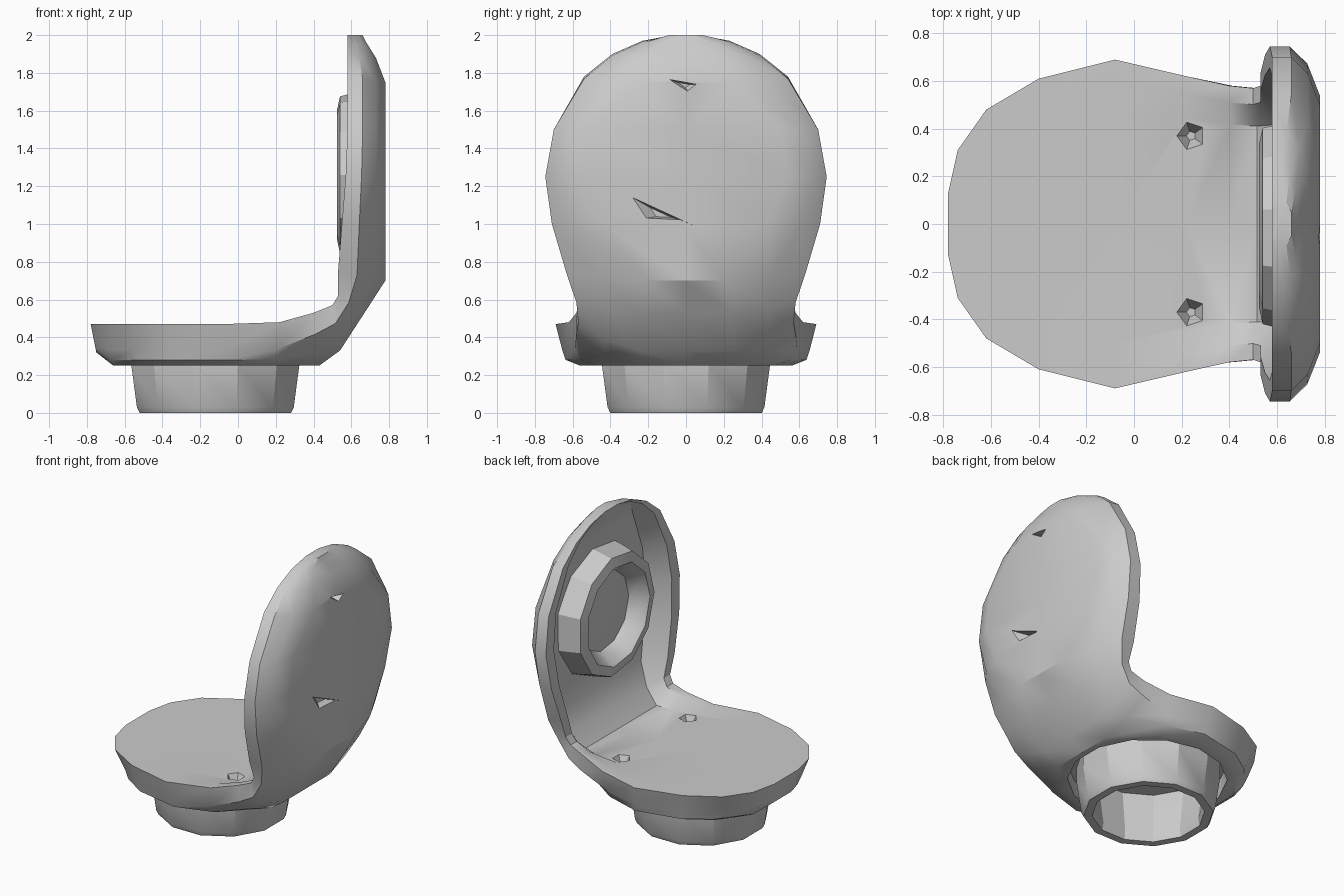
import bpy, bmesh, math
from mathutils import Vector

cube = bpy.data.objects.get("Cube")
if cube:
    bpy.data.objects.remove(cube, do_unlink=True)

grey = bpy.data.materials.new("light_grey")
grey.use_nodes = True
COLOUR = (0.6, 0.6, 0.6, 1)
grey.diffuse_color = COLOUR
grey.node_tree.nodes["Principled BSDF"].inputs["Base Color"].default_value = COLOUR


def loft(name, rings, closed=False):
    """Skin a list of equal-length point rings into one mesh object."""
    bm = bmesh.new()
    rows = [[bm.verts.new(p) for p in ring] for ring in rings]
    n = len(rows[0])
    pairs = list(zip(rows, rows[1:]))
    if closed:
        pairs.append((rows[-1], rows[0]))
    for a, b in pairs:
        for i in range(n):
            j = (i + 1) % n
            bm.faces.new((a[i], a[j], b[j], b[i]))
    if not closed:
        bm.faces.new(rows[0])
        bm.faces.new(rows[-1])
    bmesh.ops.recalc_face_normals(bm, faces=bm.faces)
    mesh = bpy.data.meshes.new(name)
    bm.to_mesh(mesh)
    bm.free()
    mesh.materials.append(grey)
    obj = bpy.data.objects.new(name, mesh)
    bpy.context.collection.objects.link(obj)
    return obj


def circle(centre, axis, r, sides):
    """Ring of points around a centre, facing along x or z."""
    pts = []
    for i in range(sides):
        a = 2 * math.pi * (i + 0.5) / sides
        c, s = r * math.cos(a), r * math.sin(a)
        pts.append(Vector(centre) + Vector((0, c, s) if axis == "x" else (c, s, 0)))
    return pts


def cut(target, cutter):
    cutter.hide_render = True
    mod = target.modifiers.new("cut", "BOOLEAN")
    mod.operation = "DIFFERENCE"
    mod.solver = "EXACT"
    mod.object = cutter
    bpy.context.view_layer.objects.active = target
    bpy.ops.object.modifier_apply(modifier=mod.name)
    bpy.data.objects.remove(cutter, do_unlink=True)


def smooth(obj, angle):
    bpy.ops.object.select_all(action="DESELECT")
    obj.select_set(True)
    bpy.context.view_layer.objects.active = obj
    bpy.ops.object.shade_smooth_by_angle(angle=math.radians(angle))


# Scooped shell: seat, bend and upright dish in one loft
# inner x, inner z, outer x, outer z, rim half width, outer half width, hollow depth
STATIONS = [
    (-.78, .47, -.75, .32, .13, .10, 0),
    (-.74, .47, -.66, .25, .31, .20, 0),
    (-.62, .47, -.52, .25, .48, .40, 0),
    (-.40, .47, -.36, .25, .61, .50, 0),
    (-.08, .47, -.05, .25, .69, .56, 0),
    (.22, .48, .20, .25, .62, .47, .04),
    (.40, .53, .43, .25, .58, .24, .22),
    (.50, .57, .54, .33, .57, .25, .42),
    (.53, .62, .67, .53, .58, .24, .5),
    (.53, .75, .78, .70, .63, .20, .55),
    (.55, 1.0, .78, 1.0, .71, .44, .58),
    (.57, 1.25, .78, 1.25, .745, .54, .58),
    (.58, 1.5, .78, 1.5, .70, .50, .56),
    (.58, 1.78, .78, 1.75, .54, .26, .5),
    (.58, 1.90, .73, 1.88, .39, .2, .3),
    (.58, 1.97, .68, 1.96, .23, .14, .1),
    (.58, 2.0, .66, 2.0, .07, .05, 0),
]


def section(index, xi, zi, xo, zo, w, wo, depth):
    side, ratio = (.62, .95) if index < 6 else (.4, 1)
    shoulder = (.5 * (ratio * w + wo) + .03, .5 * (side + 1) + .05)
    half = [(.72 * w, depth), (.88 * w, 0), (w, 0), (ratio * w, side), shoulder, (wo, 1)]
    outline = [(0, depth)] + half + [(0, 1)] + [(-y, t) for y, t in reversed(half)]
    return [Vector((xi + (xo - xi) * t, y, zi + (zo - zi) * t)) for y, t in outline]


shell = loft("scooped_seat", [section(i, *s) for i, s in enumerate(STATIONS)])

# Recess under the seat
cut(shell, loft("recess_cutter", [circle((-.11, 0, z), "z", .51, 14) for z in (.15, .36)]))

# Two tapered peg holes in the seat top
for y in (.37, -.37):
    cut(shell, loft("peg_cutter", [circle((.24, y, z), "z", r, 5) for z, r in ((.40, .02), (.54, .1))]))

# Small tapered slots in the outer face of the upright
for slot in ([(-.1, 1.77), (.06, 1.74), (.01, 1.70)],
             [(-.30, 1.15), (.07, .98), (-.02, 1.02), (-.22, 1.03)]):
    outline = [Vector((.79, y, z)) for y, z in slot]
    middle = sum(outline, Vector()) / len(outline)
    tip = [middle.lerp(p, .4) - Vector((.06, 0, 0)) for p in outline]
    cut(shell, loft("slot_cutter", [tip, outline]))
smooth(shell, 28)

# Raised ring inside the dish
RING = [(.72, .46), (.62, .44), (.54, .42), (.525, .35), (.62, .28), (.72, .26)]
ring = loft("dish_ring", [circle((x, 0, 1.26), "x", r, 11) for x, r in RING], closed=True)
smooth(ring, 28)

# Centre pad filling the ring
PAD = [(.72, .28), (.64, .28), (.62, .16)]
pad = loft("ring_pad", [circle((x, 0, 1.26), "x", r, 11) for x, r in PAD])
smooth(pad, 28)

# Hollow pedestal below the seat
FOOT = [(.36, .46), (.25, .46), (.03, .43), (0, .415), (0, .36), (.05, .35), (.36, .39)]
foot = loft("pedestal", [circle((-.12, 0, z), "z", r, 12) for z, r in FOOT], closed=True)
smooth(foot, 28)
